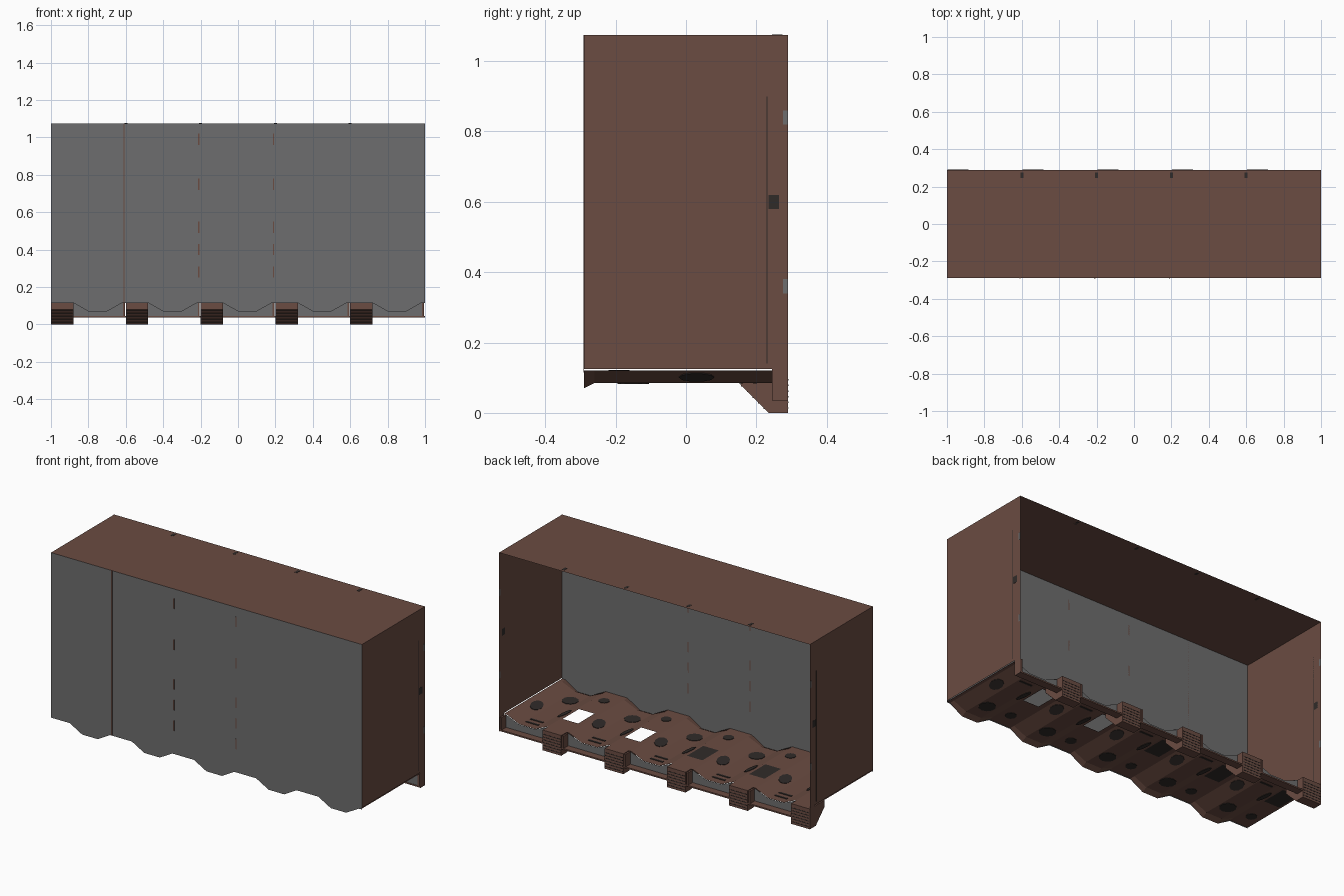
import bpy, bmesh, math
from mathutils import Matrix, Vector

if "Cube" in bpy.data.objects:
    bpy.data.objects.remove(bpy.data.objects["Cube"])


def material(name, rgb):
    m = bpy.data.materials.new(name)
    m.diffuse_color = (*rgb, 1)
    m.use_nodes = True
    m.node_tree.nodes["Principled BSDF"].inputs["Base Color"].default_value = m.diffuse_color
    return m


BROWN = material("rust brown", (0.145, 0.072, 0.054))
GREY = material("panel grey", (0.155, 0.155, 0.158))
DARK = material("dark grime", (0.030, 0.024, 0.022))

TOP, W, D = 1.075, 1.0, 0.29
STARTS = [-1 + 0.4 * i for i in range(5)]      # left edge of each module


def finish(name, bm, *mats):
    mesh = bpy.data.meshes.new(name)
    bm.to_mesh(mesh)
    bm.free()
    ob = bpy.data.objects.new(name, mesh)
    for m in mats:
        mesh.materials.append(m)
    bpy.context.collection.objects.link(ob)
    return ob


def sheet(name, pts, mat):
    bm = bmesh.new()
    bm.faces.new([bm.verts.new(p) for p in pts])
    return finish(name, bm, mat)


def box(bm, lo, hi):
    lo, hi = Vector(lo), Vector(hi)
    size = hi - lo
    bmesh.ops.create_cube(bm, size=1, matrix=Matrix.Translation((lo + hi) / 2)
                          @ Matrix.Diagonal((*size, 1)))


def disc(bm, centre, rx, ry, tilt=0.0):
    bmesh.ops.create_cone(bm, cap_ends=True, segments=10, radius1=1, radius2=1, depth=0.005,
                          matrix=Matrix.Translation(centre) @ Matrix.Rotation(tilt, 4, 'Y')
                          @ Matrix.Diagonal((rx, ry, 1, 1)))


# Roof and the two side panels
sheet("roof", [(-W, -D, TOP), (W, -D, TOP), (W, D, TOP), (-W, D, TOP)], BROWN)
for side, s in (("left", -1), ("right", 1)):
    outline = [(-D, 0.125), (0.245, 0.125), (0.245, 0.035), (D, 0.035), (D, TOP), (-D, TOP)]
    sheet(side + "_panel", [(s * W, y, z) for y, z in outline], BROWN)


# Corrugated floor profile across the width
def profile(high, low):
    pts = []
    for x in STARTS:
        pts += [(x, high), (x + 0.01, high), (x + 0.11, high), (x + 0.12, high),
                (x + 0.20, low), (x + 0.30, low), (x + 0.38, high)]
    return pts + [(1.0, high)]


# Front wall with a wavy lower edge
sheet("front_wall", [(x, -D, z) for x, z in profile(0.115, 0.07)]
      + [(W, -D, TOP), (-W, -D, TOP)], GREY)

# Floor with an opening or dark grille on each hump
bm = bmesh.new()
rows = []
for y in (-D, -0.26, -0.03, 0.12, 0.245):
    low = 0.07 if y == -D else 0.085
    rows.append([bm.verts.new((x, y, z)) for x, z in profile(0.12, low)])
for j in range(4):
    for i in range(len(rows[0]) - 1):
        hatch = j == 2 and i % 7 == 1
        if hatch and i // 7 >= 3:
            continue
        f = bm.faces.new([rows[j][i], rows[j][i + 1], rows[j + 1][i + 1], rows[j + 1][i]])
        f.material_index = int(hatch)
finish("floor", bm, BROWN, DARK)

# Dark worn patches and slots on the floor
bm = bmesh.new()
tilt = math.atan2(0.035, 0.08)
for x in STARTS:
    disc(bm, (x + 0.25, -0.15, 0.085), 0.045, 0.045)
    disc(bm, (x + 0.16, 0.03, 0.1025), 0.03, 0.05, tilt)
    disc(bm, (x + 0.34, 0.03, 0.1025), 0.03, 0.05, -tilt)
    disc(bm, (x + 0.06, -0.19, 0.12), 0.03, 0.03)
    for y in (0.15, 0.19):
        box(bm, (x + 0.21, y, 0.083), (x + 0.29, y + 0.012, 0.088))
finish("floor_patches", bm, DARK)

# Wedge feet along the back
for n, x in enumerate(STARTS, 1):
    bm = bmesh.new()
    outline = [(0.155, 0.08), (0.235, 0), (D, 0), (D, 0.118), (0.155, 0.118)]
    face = bm.faces.new([bm.verts.new((x, y, z)) for y, z in outline])
    ext = bmesh.ops.extrude_face_region(bm, geom=[face])
    bmesh.ops.translate(bm, vec=(0.12, 0, 0),
                        verts=[v for v in ext["geom"] if isinstance(v, bmesh.types.BMVert)])
    bmesh.ops.recalc_face_normals(bm, faces=bm.faces)
    finish(f"foot_{n}", bm, BROWN)

# Thin dark ribs on the sloped and rear foot faces
bm = bmesh.new()
for x in STARTS:
    for k in range(6):
        z = 0.012 + k * 0.016
        box(bm, (x + 0.004, D - 0.002, z), (x + 0.116, D + 0.001, z + 0.004))
        if z < 0.08:
            y = 0.235 - z
            box(bm, (x + 0.004, y - 0.002, z - 0.001), (x + 0.116, y + 0.003, z + 0.003))
finish("foot_ribs", bm, DARK)

# Rear bays: lower rail, divider and grey back plate
rail, plates = bmesh.new(), bmesh.new()
for x in STARTS:
    box(rail, (x + 0.12, 0.245, 0.038), (x + 0.4, D, 0.046))
    box(rail, (x + 0.385, 0.245, 0.046), (x + 0.395, D, 0.118))
    inner = [(0.12, 0.046), (0.385, 0.046), (0.385, 0.118), (0.38, 0.118),
             (0.30, 0.085), (0.20, 0.085), (0.12, 0.118)]
    plates.faces.new([plates.verts.new((x + a, 0.247, z)) for a, z in inner])
finish("rear_rail", rail, BROWN)
finish("bay_plates", plates, GREY)

# Thin seam lines on the front wall
bm = bmesh.new()
box(bm, (-0.612, -D - 0.001, 0.115), (-0.606, -D, TOP))
for x in (-0.21, 0.19):
    for z in (0.28, 0.40, 0.52, 0.75, 0.99):
        box(bm, (x - 0.003, -D - 0.001, z - 0.03), (x + 0.003, -D, z + 0.03))
finish("front_seams", bm, BROWN)

# Small marks near the rear edge of the sides and roof
dark, grey = bmesh.new(), bmesh.new()
for s in (-1, 1):
    a, b = sorted((s * W, s * (W + 0.001)))
    box(dark, (a, 0.229, 0.14), (b, 0.232, 0.9))
    box(dark, (a, 0.235, 0.58), (b, 0.265, 0.62))
    for z in (0.36, 0.84):
        box(grey, (a, 0.276, z - 0.02), (b, D, z + 0.02))
for x in (-0.6, -0.2, 0.2, 0.6):
    box(dark, (x - 0.008, 0.245, TOP), (x + 0.008, 0.275, TOP + 0.001))
finish("dark_marks", dark, DARK)
finish("grey_marks", grey, GREY)
